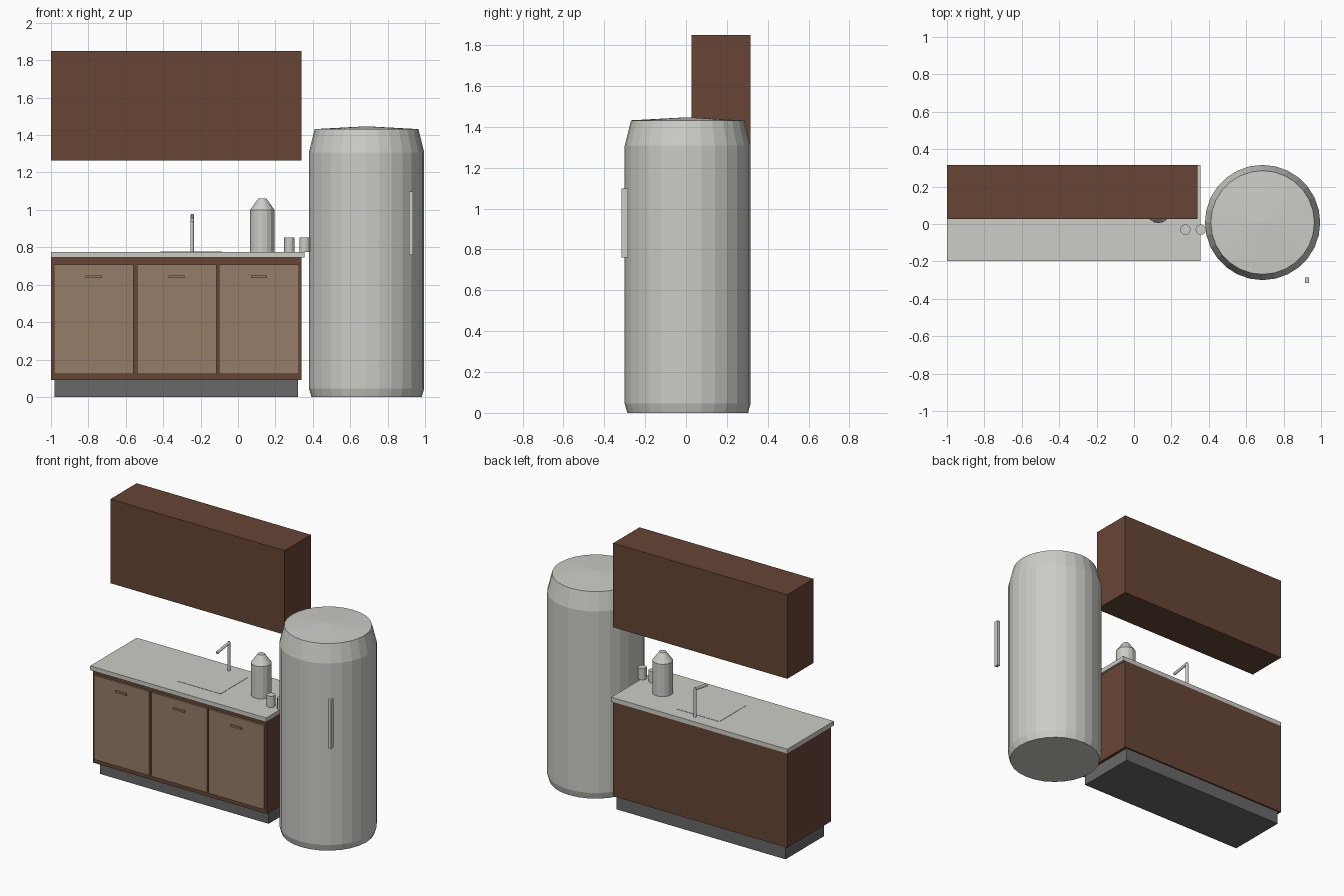
import bpy, bmesh, math
from mathutils import Vector

old = bpy.data.objects.get("Cube")
if old:
    bpy.data.objects.remove(old, do_unlink=True)


def material(name, rgb):
    m = bpy.data.materials.new(name)
    m.use_nodes = True
    colour = (*rgb, 1.0)
    m.diffuse_color = colour
    m.node_tree.nodes["Principled BSDF"].inputs["Base Color"].default_value = colour
    return m


brown = material("dark wood", (0.135, 0.06, 0.036))
tan = material("light wood", (0.30, 0.205, 0.14))
steel = material("pale steel", (0.61, 0.61, 0.57))
grey = material("plinth grey", (0.14, 0.14, 0.14))


def finish(bm, name, mat):
    bmesh.ops.recalc_face_normals(bm, faces=bm.faces)
    mesh = bpy.data.meshes.new(name)
    bm.to_mesh(mesh)
    bm.free()
    mesh.materials.append(mat)
    obj = bpy.data.objects.new(name, mesh)
    bpy.context.collection.objects.link(obj)
    return obj


def box(name, mat, x, y, z):
    """Box from (min, max) ranges."""
    bm = bmesh.new()
    bmesh.ops.create_cube(bm, size=1)
    for v in bm.verts:
        v.co = Vector([r[0] if c < 0 else r[1] for c, r in zip(v.co, (x, y, z))])
    return finish(bm, name, mat)


def lathe(name, mat, x, y, profile, sides):
    """Closed turned shape from (radius, height) pairs; radius 0 makes a tip."""
    bm = bmesh.new()
    rings = []
    for r, z in profile:
        if r == 0:
            rings.append([bm.verts.new((x, y, z))] * sides)
            continue
        rings.append([bm.verts.new((x + r * math.cos(a), y + r * math.sin(a), z))
                      for a in (math.tau * i / sides for i in range(sides))])
    for low, high in zip(rings, rings[1:]):
        for i in range(sides):
            j = (i + 1) % sides
            corners = [low[i], low[j], high[j], high[i]]
            bm.faces.new(list(dict.fromkeys(corners)))
    for ring in (rings[0], rings[-1]):
        if ring[0] is not ring[1]:
            bm.faces.new(ring)
    return finish(bm, name, mat)


# Base cabinet
BACK = 0.315
box("plinth", grey, (-0.98, 0.32), (-0.12, 0.305), (0, 0.09))
box("base_cabinet", brown, (-1, 0.34), (-0.165, BACK), (0.09, 0.745))
box("worktop", steel, (-1, 0.355), (-0.197, BACK), (0.745, 0.775))
box("sink_panel", steel, (-0.415, -0.085), (-0.07, 0.225), (0.773, 0.777))

# Doors and their pulls
for i, cx in enumerate((-0.772, -0.328, 0.112), 1):
    box(f"door_{i}", tan, (cx - 0.213, cx + 0.213), (-0.178, -0.16), (0.122, 0.707))
    box(f"door_pull_{i}", tan, (cx - 0.043, cx + 0.043), (-0.188, -0.176), (0.635, 0.648))

# Wall cabinet
box("wall_cabinet", brown, (-1, 0.34), (0.026, BACK), (1.265, 1.85))

# Tap: upright with a slightly drooping spout
lathe("tap_post", steel, -0.245, 0.25, [(0.01, 0.775), (0.01, 0.967), (0.006, 0.977)], 12)
start, end = Vector((-0.245, 0.25, 0.967)), Vector((-0.245, 0.12, 0.947))
spout = lathe("tap_spout", steel, 0, 0, [(0.01, 0), (0.01, (end - start).length)], 12)
spout.location = start
spout.rotation_euler = (end - start).to_track_quat("Z", "Y").to_euler()

# Canister and cups
lathe("canister", steel, 0.13, 0.07,
      [(0.065, 0.775), (0.065, 1.0), (0.022, 1.06)], 16)
for i, cx in enumerate((0.275, 0.357), 1):
    lathe(f"cup_{i}", steel, cx, -0.03, [(0.028, 0.775), (0.028, 0.853)], 12)

# Round refrigerator
lathe("refrigerator", steel, 0.6875, 0.008,
      [(0.295, 0), (0.308, 0.045), (0.308, 1.308), (0.277, 1.432), (0, 1.447)], 28)
box("refrigerator_handle", steel, (0.913, 0.935), (-0.315, -0.285), (0.76, 1.098))
